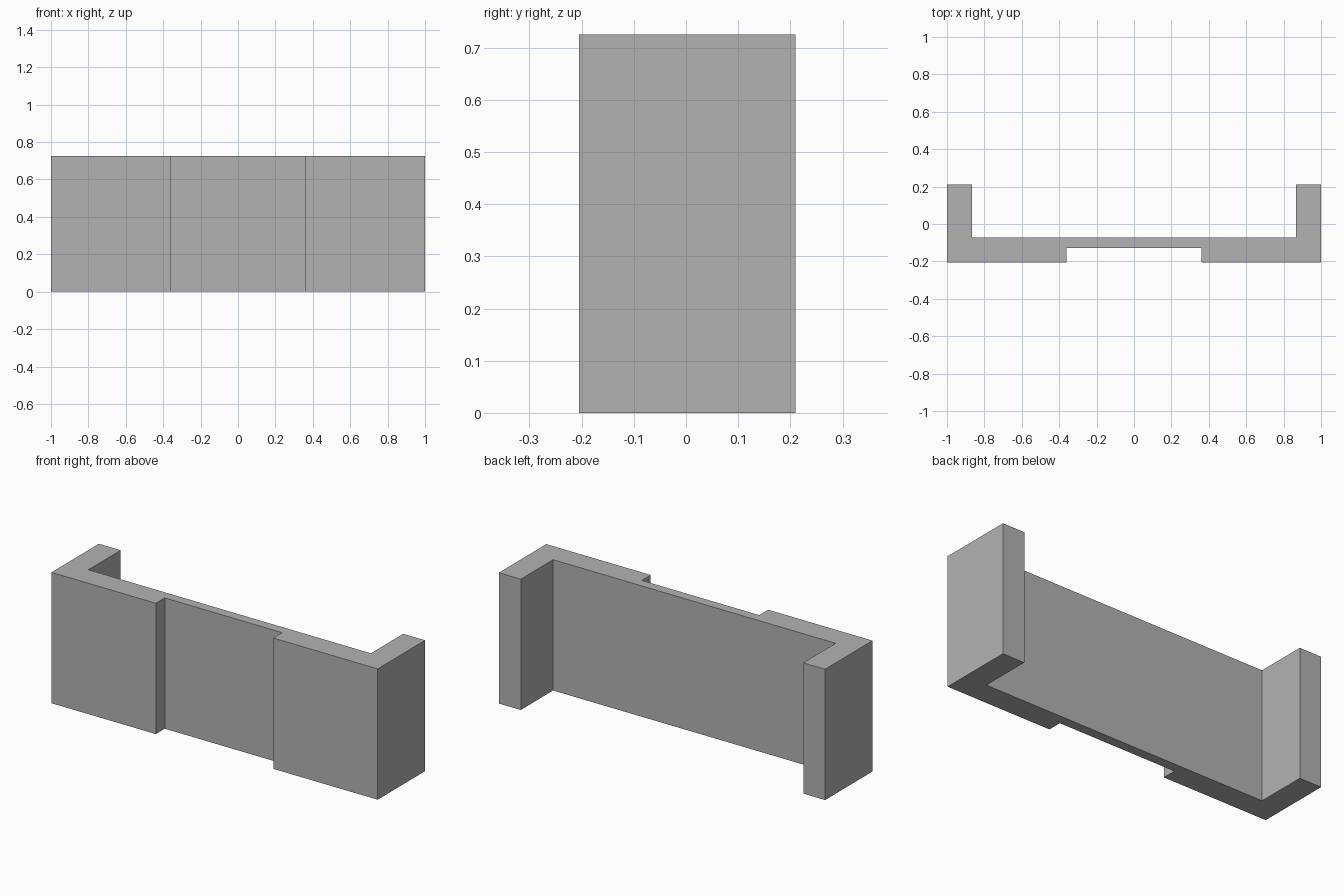
import bpy
import bmesh

cube = bpy.data.objects.get("Cube")
if cube:
    bpy.data.objects.remove(cube, do_unlink=True)

HEIGHT = 0.725

# Plain grey material
grey = bpy.data.materials.new("plain_grey")
grey.use_nodes = True
colour = (0.45, 0.45, 0.45, 1)
grey.diffuse_color = colour
grey.node_tree.nodes["Principled BSDF"].inputs["Base Color"].default_value = colour

# Right-hand half of the plan: recess, front block, return wing, back wall
half = [(0.36, -0.127), (0.36, -0.205), (1, -0.205),
        (1, 0.21), (0.866, 0.21), (0.866, -0.073)]
plan = half + [(-x, y) for x, y in reversed(half)]

# Extrude the mirrored plan into a wall with two return wings
bm = bmesh.new()
base = bm.faces.new([bm.verts.new((x, y, 0)) for x, y in plan])
walls = bmesh.ops.extrude_face_region(bm, geom=[base], use_keep_orig=True)
top = [v for v in walls["geom"] if isinstance(v, bmesh.types.BMVert)]
bmesh.ops.translate(bm, verts=top, vec=(0, 0, HEIGHT))
bmesh.ops.recalc_face_normals(bm, faces=bm.faces)

mesh = bpy.data.meshes.new("recessed_wall")
bm.to_mesh(mesh)
bm.free()
mesh.materials.append(grey)
wall = bpy.data.objects.new("recessed_wall", mesh)
bpy.context.collection.objects.link(wall)
